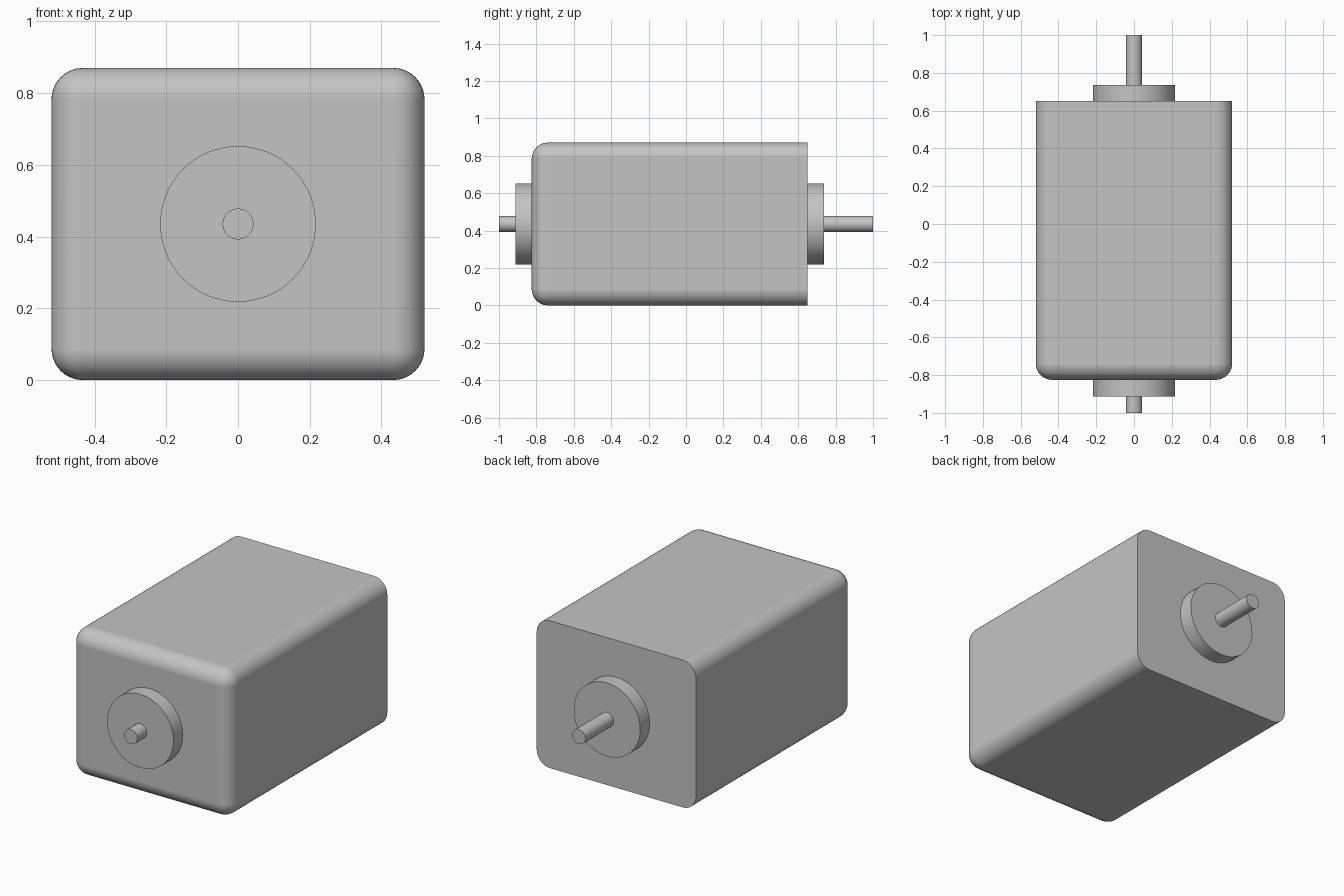
import bpy, bmesh
from mathutils import Matrix, Vector

cube = bpy.data.objects.get("Cube")
if cube:
    bpy.data.objects.remove(cube, do_unlink=True)

HALF_WIDTH, HEIGHT = 0.52, 0.87
FRONT, BACK = -0.825, 0.65
AXIS_Z = HEIGHT / 2

grey = bpy.data.materials.new("plain_grey")
grey.use_nodes = True
grey.diffuse_color = (0.55, 0.55, 0.55, 1)
grey.node_tree.nodes["Principled BSDF"].inputs["Base Color"].default_value = grey.diffuse_color


def finish(name, bm):
    """Turn a bmesh into a smooth object with sharp edges kept."""
    bmesh.ops.recalc_face_normals(bm, faces=bm.faces)
    mesh = bpy.data.meshes.new(name)
    bm.to_mesh(mesh)
    bm.free()
    mesh.materials.append(grey)
    obj = bpy.data.objects.new(name, mesh)
    bpy.context.scene.collection.objects.link(obj)
    bpy.ops.object.select_all(action='DESELECT')
    obj.select_set(True)
    bpy.context.view_layer.objects.active = obj
    bpy.ops.object.shade_smooth_by_angle(angle=0.6)
    return obj


def cylinder_y(name, radius, y0, y1, sides=64):
    """Capped cylinder along the y axis, on the shaft line."""
    bm = bmesh.new()
    place = Matrix.Translation((0, (y0 + y1) / 2, AXIS_Z)) @ Matrix.Rotation(1.5707963, 4, 'X')
    bmesh.ops.create_cone(bm, cap_ends=True, segments=sides, radius1=radius,
                          radius2=radius, depth=y1 - y0, matrix=place)
    return finish(name, bm)


# Housing: box rounded everywhere except around its flat back
bm = bmesh.new()
size = Vector((2 * HALF_WIDTH, BACK - FRONT, HEIGHT, 1))
bmesh.ops.create_cube(bm, size=1, matrix=Matrix.Translation((0, (FRONT + BACK) / 2, AXIS_Z))
                      @ Matrix.Diagonal(size))
rounded = [e for e in bm.edges if any(v.co.y < 0 for v in e.verts)]
bmesh.ops.bevel(bm, geom=rounded, offset=0.087, offset_type='OFFSET', segments=10,
                profile=0.5, affect='EDGES', clamp_overlap=True)
housing = finish("housing", bm)
weighted = housing.modifiers.new("flat_panels", 'WEIGHTED_NORMAL')
weighted.keep_sharp = True

# Bearing bosses at both ends
cylinder_y("front_boss", 0.217, FRONT - 0.087, FRONT + 0.01)
cylinder_y("back_boss", 0.217, BACK - 0.01, BACK + 0.087)

# Shaft stubs, longer at the back
cylinder_y("front_shaft", 0.043, -1, FRONT, 48)
cylinder_y("back_shaft", 0.043, BACK, 1, 48)
